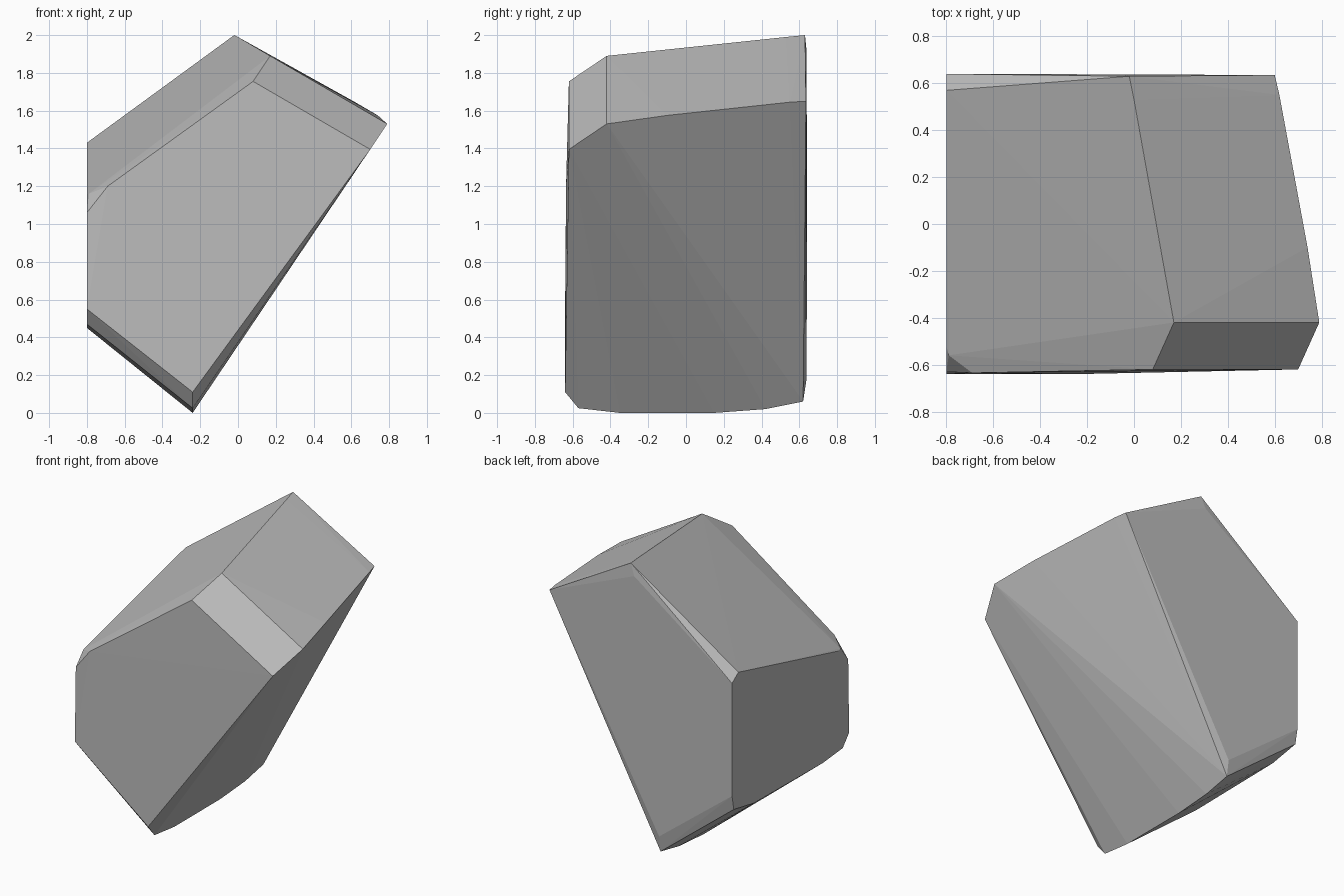
import bpy
import bmesh
from mathutils import Vector

# Remove the default cube
default_cube = bpy.data.objects.get("Cube")
if default_cube:
    bpy.data.objects.remove(default_cube, do_unlink=True)


def make_material(name, value):
    """Plain matte grey."""
    material = bpy.data.materials.new(name)
    colour = (value, value, value, 1)
    material.diffuse_color = colour
    material.use_nodes = True
    shader = material.node_tree.nodes["Principled BSDF"]
    shader.inputs["Base Color"].default_value = colour
    shader.inputs["Roughness"].default_value = 0.9
    return material


def make_hull(name, rails, material):
    """Wrap a convex shell around the corner rails and keep it flat shaded."""
    bm = bmesh.new()
    for rail in rails.values():
        for point in rail:
            bm.verts.new(Vector(point))
    result = bmesh.ops.convex_hull(bm, input=bm.verts[:])
    spare = {item for item in result["geom_interior"] + result["geom_unused"]
             if isinstance(item, bmesh.types.BMVert)}
    bmesh.ops.delete(bm, geom=list(spare), context="VERTS")
    bmesh.ops.recalc_face_normals(bm, faces=bm.faces[:])
    mesh = bpy.data.meshes.new(name)
    bm.to_mesh(mesh)
    bm.free()
    mesh.materials.append(material)
    rock = bpy.data.objects.new(name, mesh)
    bpy.context.collection.objects.link(rock)
    return rock


# Long edges of the boulder, each running from front to back
rails = {
    "peak_ridge": [(0.08, -0.62, 1.755), (0.17, -0.42, 1.89),
                   (0, 0.53, 1.99), (-0.02, 0.63, 2), (-0.05, 0.638, 1.92)],
    "right_shoulder": [(0.7, -0.62, 1.395), (0.79, -0.42, 1.53),
                       (0.74, -0.1, 1.575), (0.62, 0.55, 1.645),
                       (0.6, 0.635, 1.65)],
    "bottom_keel": [(-0.24, -0.64, 0.11), (-0.24, -0.57, 0.025),
                    (-0.24, -0.35, 0), (-0.24, 0.15, 0),
                    (-0.24, 0.42, 0.02), (-0.24, 0.62, 0.06),
                    (-0.24, 0.637, 0.17)],
    "left_lower_edge": [(-0.8, -0.64, 0.55), (-0.8, -0.57, 0.47),
                        (-0.8, -0.35, 0.45), (-0.8, 0.4, 0.46),
                        (-0.8, 0.62, 0.5), (-0.8, 0.64, 0.6)],
    "left_upper_edge": [(-0.8, -0.63, 1.06), (-0.69, -0.635, 1.2),
                        (-0.79, -0.56, 1.16), (-0.8, -0.52, 1.16),
                        (-0.8, 0.57, 1.43), (-0.8, 0.64, 1.38)],
}

stone_grey = make_material("stone grey", 0.5)
make_hull("boulder", rails, stone_grey)
